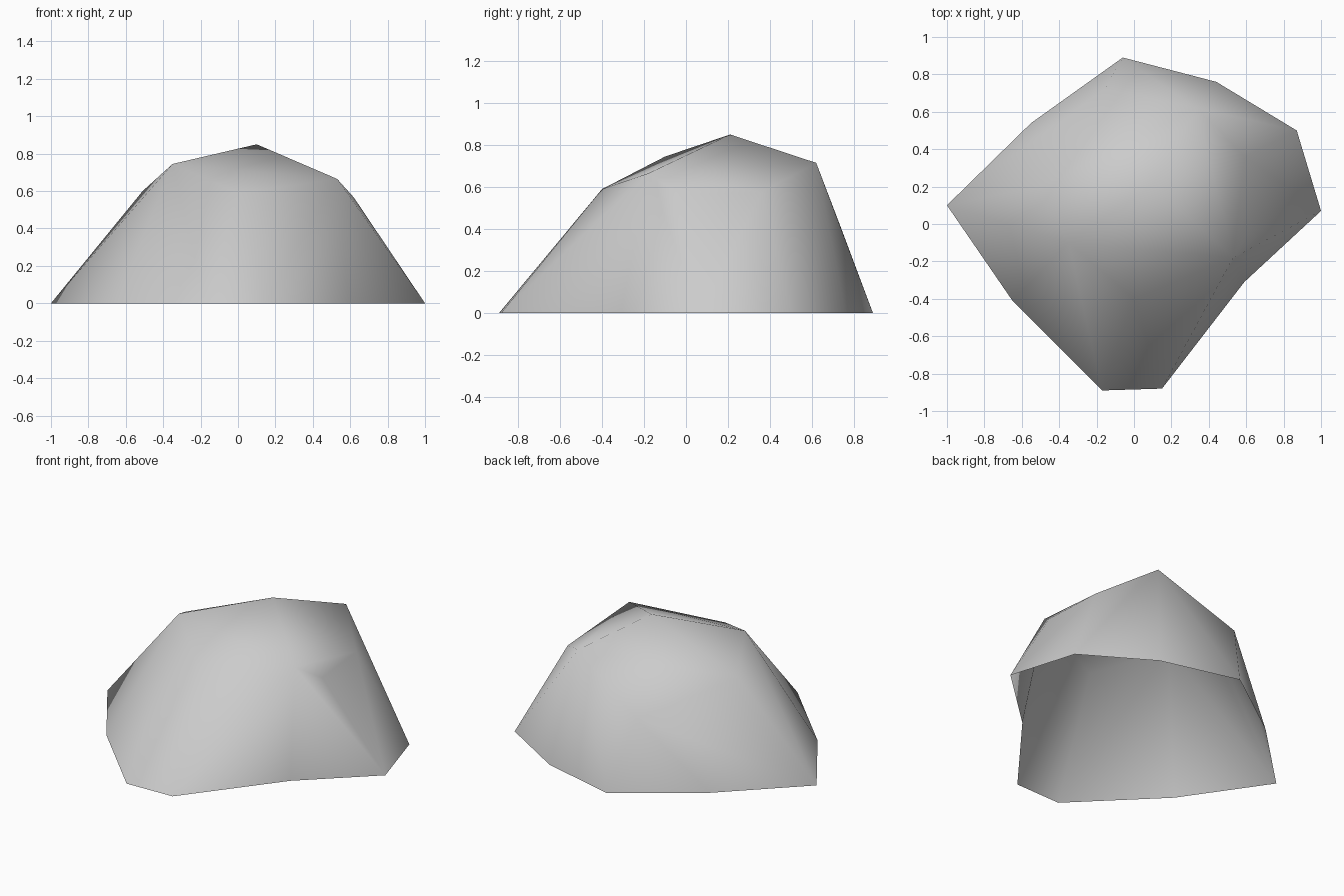
import bpy
import bmesh
from mathutils import Vector

cube = bpy.data.objects.get("Cube")
if cube:
    bpy.data.objects.remove(cube, do_unlink=True)

# Stone colour
stone = bpy.data.materials.new("stone_grey")
stone.use_nodes = True
colour = (0.6, 0.6, 0.6, 1.0)
stone.diffuse_color = colour
shader = next(n for n in stone.node_tree.nodes if n.type == "BSDF_PRINCIPLED")
shader.inputs["Base Color"].default_value = colour
shader.inputs["Roughness"].default_value = 0.9

# Ground outline of the boulder, and its upper corners
outline = [(-1, .1), (-.55, .54), (-.06, .89), (.44, .76), (.87, .5),
           (1, .07), (.59, -.31), (.15, -.88), (-.17, -.89), (-.65, -.41)]
corners = {
    "peak": (.1, .21, .85),
    "left_front_shoulder": (.53, -.18, .665),
    "left_shoulder": (.62, -.03, .565),
    "left_back_shoulder": (.59, .36, .575),
    "back_shoulder": (.335, .62, .715),
    "back_ledge": (-.155, .725, .44),
    "right_back_shoulder": (-.51, .2, .6),
    "right_shoulder": (-.35, -.1, .745),
    "front_shoulder": (0, -.4, .59),
}

bm = bmesh.new()
base = [bm.verts.new((x, y, 0)) for x, y in outline]
for point in corners.values():
    bm.verts.new(point)

# The dented outline point is pushed out while the skin is wrapped
dent = base[outline.index((.59, -.31))]
dent_home = dent.co.copy()
dent.co += Vector((.08, -.08, 0))
bmesh.ops.convex_hull(bm, input=bm.verts)
dent.co = dent_home

# The underside stays open
underside = [f for f in bm.faces if all(v.co.z < .01 for v in f.verts)]
bmesh.ops.delete(bm, geom=underside, context="FACES")
bmesh.ops.recalc_face_normals(bm, faces=bm.faces)
if sum(f.normal.z * f.calc_area() for f in bm.faces) < 0:
    bmesh.ops.reverse_faces(bm, faces=bm.faces)
for face in bm.faces:
    face.smooth = True

mesh = bpy.data.meshes.new("boulder")
bm.to_mesh(mesh)
bm.free()
mesh.materials.append(stone)
boulder = bpy.data.objects.new("boulder", mesh)
bpy.context.collection.objects.link(boulder)
